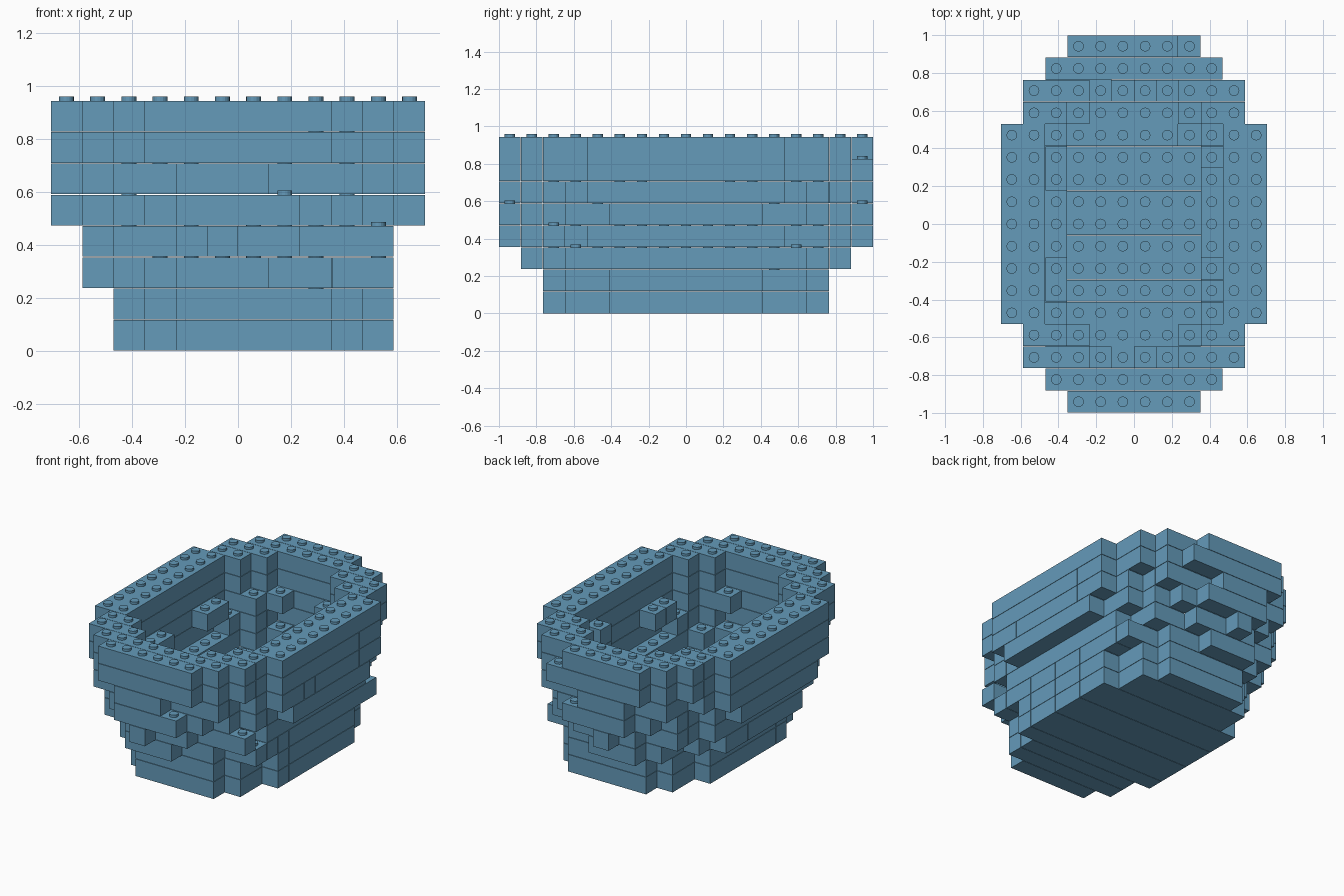
import bpy
import bmesh
from mathutils import Matrix, Vector

cube = bpy.data.objects.get("Cube")
if cube:
    bpy.data.objects.remove(cube)

COLS, ROWS = 12, 17
U = 2 / ROWS          # stud pitch
H = 0.118             # brick height
GAP = 0.0012          # half the joint between bricks
STUD_R, STUD_H = 0.028, 0.016
LONGEST = 9           # studs in the longest brick
FLOORS = 3            # solid courses at the bottom

blue = bpy.data.materials.new("slate_blue")
blue.use_nodes = True
colour = (0.128, 0.325, 0.49, 1)
blue.diffuse_color = colour
blue.node_tree.nodes["Principled BSDF"].inputs["Base Color"].default_value = colour

# Outline of every course, front row to middle row: first and last column (a-l)
OUTLINES = [
    "-- -- ei dj dj ck ck ck ck",
    "-- -- ei dj dj ck ck ck ck",
    "-- eg di dk ck bk bk bk bk",
    "ff eh ck cj bk bk bk bk bk",
    "eh di cj ck bk al al al al",
    "eg cj cj bk al al al al al",
    "di cj bk bk al al al al al",
    "di cj bk bk al al al al al",
]


def outline(text):
    """Cells of a course, mirrored front to back."""
    cells = set()
    for row, span in enumerate(text.split()):
        if span == "--":
            continue
        first, last = (ord(ch) - ord("a") for ch in span)
        for col in range(first, last + 1):
            cells |= {(col, row), (col, ROWS - 1 - row)}
    return cells


def wall(cells):
    """Keep a rim two studs thick."""
    reach = [(2, 0), (-2, 0), (0, 2), (0, -2), (1, 1), (1, -1), (-1, 1), (-1, -1)]
    return {(c, r) for c, r in cells
            if any((c + i, r + j) not in cells for i, j in reach)}


def run_from(cells, c, r, i, j):
    """Straight run of free cells from one cell."""
    run = []
    while len(run) < LONGEST and (c, r) in cells:
        run.append((c, r))
        c, r = c + i, r + j
    return run


def split_bricks(cells, planks):
    """Cover the cells with bricks up to two studs wide."""
    left, bricks = set(cells), []
    while left:
        c, r = min(left, key=lambda p: (p[1], p[0])) if planks else min(left)
        run = run_from(left, c, r, 1, 0)
        upright = run_from(left, c, r, 0, 1)
        if len(upright) > len(run) and not planks:
            run = upright
            twin = [(a + 1, b) for a, b in run]
            pair = True
        else:
            twin = [(a, b + 1) for a, b in run]
            pair = r % 2 == 0 and (c - 1, r + 1) not in left
        if pair and left.issuperset(twin):
            run = run + twin
        left -= set(run)
        bricks.append((c, r, run[-1][0] + 1, run[-1][1] + 1))
    return bricks


def place(col, row, z):
    return Vector(((col - COLS / 2) * U, (row - ROWS / 2) * U, z))


def build_course(name, level, cells, above, planks):
    bm = bmesh.new()
    z = level * H
    for c0, r0, c1, r1 in split_bricks(cells, planks):
        size = Vector(((c1 - c0) * U - 2 * GAP, (r1 - r0) * U - 2 * GAP, H - 2 * GAP))
        centre = place((c0 + c1) / 2, (r0 + r1) / 2, z + H / 2)
        bmesh.ops.create_cube(bm, size=1,
                              matrix=Matrix.Translation(centre) @ Matrix.Diagonal(size.to_4d()))
    # studs wherever no brick sits on top
    for c, r in cells - above:
        spot = place(c + 0.5, r + 0.5, z + H - GAP + STUD_H / 2)
        bmesh.ops.create_cone(bm, cap_ends=True, segments=16, radius1=STUD_R,
                              radius2=STUD_R, depth=STUD_H,
                              matrix=Matrix.Translation(spot))
    mesh = bpy.data.meshes.new(name)
    bm.to_mesh(mesh)
    bm.free()
    mesh.materials.append(blue)
    obj = bpy.data.objects.new(name, mesh)
    bpy.context.collection.objects.link(obj)


# Solid lower courses, then the bowl walls
courses = [outline(text) for text in OUTLINES]
for k in range(FLOORS, len(courses)):
    courses[k] = wall(courses[k])

# Inner ledges and corner pillars
courses[5] |= {(2, r) for r in (5, 6, 10, 11)} | {(9, r) for r in (5, 6, 11)}
courses[5] |= {(4, 14), (7, 14), (3, 3), (3, 13)}
courses[6].add((9, 11))
for k in (6, 7):
    courses[k] |= {(c, r) for c in (3, 8) for r in (2, 14)}

# Gaps: a floor pocket, one short shoulder and an open back corner
courses[2].discard((8, 12))
courses[3].discard((10, 14))
courses[7].discard((8, 16))

names = ["base_floor", "middle_floor", "upper_floor", "lower_shoulder",
         "middle_wall", "ledge_wall", "upper_wall", "top_rim"]
for k, name in enumerate(names):
    above = courses[k + 1] if k + 1 < len(courses) else set()
    build_course(name, k, courses[k], above, k < FLOORS)
